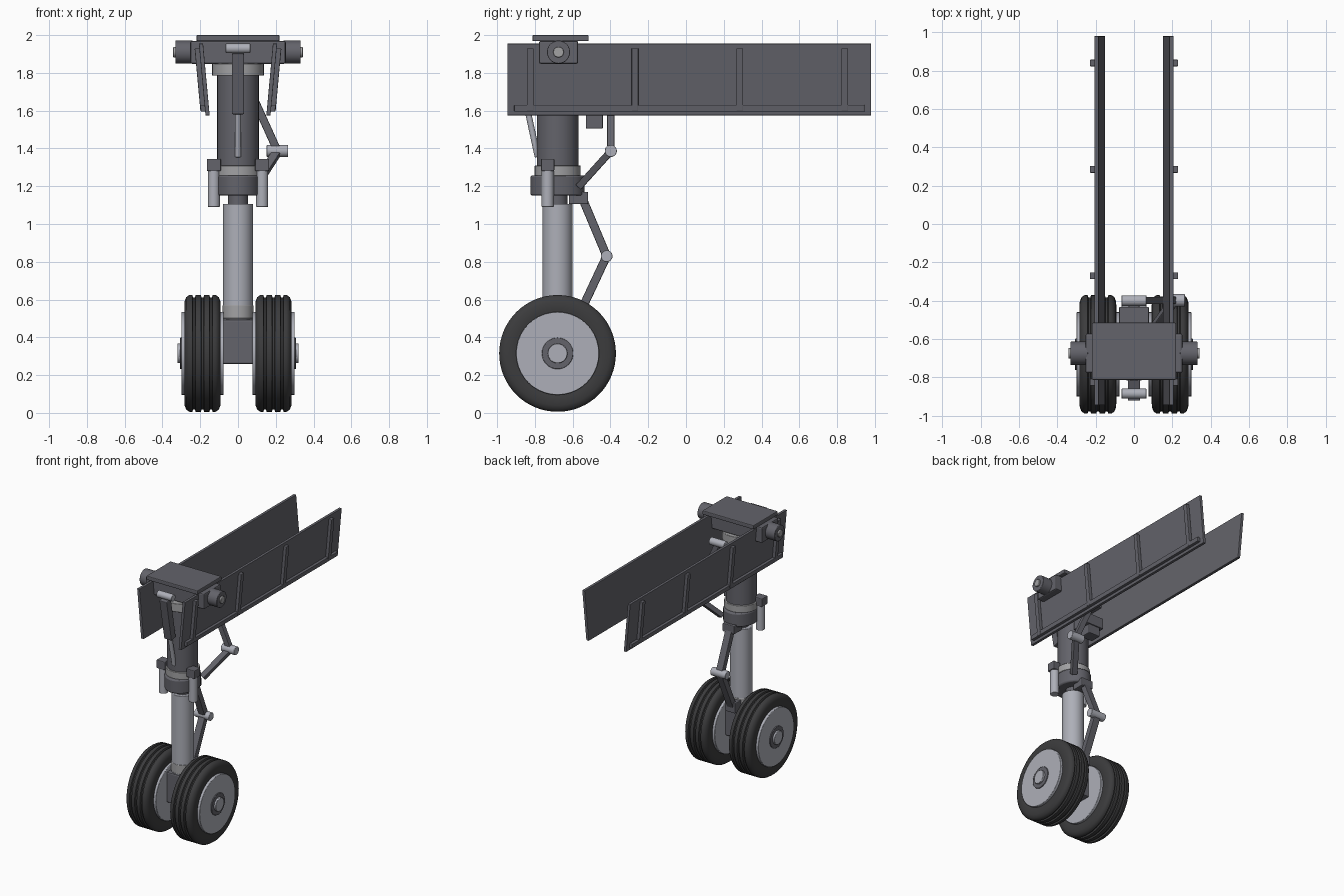
import bpy, bmesh, math
from mathutils import Vector, Matrix

if "Cube" in bpy.data.objects:
    bpy.data.objects.remove(bpy.data.objects["Cube"])


def material(name, rgb):
    m = bpy.data.materials.new(name)
    m.diffuse_color = (*rgb, 1)
    m.use_nodes = True
    m.node_tree.nodes["Principled BSDF"].inputs["Base Color"].default_value = m.diffuse_color
    return m


DARK = material("dark grey paint", (0.125, 0.125, 0.145))
SILVER = material("silver metal", (0.42, 0.43, 0.48))
STEEL = material("steel grey", (0.36, 0.36, 0.37))
RUBBER = material("black rubber", (0.045, 0.045, 0.047))
LEG_Y = -0.68   # strut axis
AXLE_Z = 0.315


def finish(name, bm, mat, bevel=0.0, smooth=False):
    bmesh.ops.recalc_face_normals(bm, faces=bm.faces)
    me = bpy.data.meshes.new(name)
    bm.to_mesh(me)
    bm.free()
    me.materials.append(mat)
    ob = bpy.data.objects.new(name, me)
    bpy.context.collection.objects.link(ob)
    if bevel:
        mod = ob.modifiers.new("bevel", 'BEVEL')
        mod.width = bevel
        mod.segments = 2
        mod.limit_method = 'ANGLE'
        mod.angle_limit = math.radians(40)
    if smooth:
        bpy.ops.object.select_all(action='DESELECT')
        ob.select_set(True)
        bpy.context.view_layer.objects.active = ob
        bpy.ops.object.shade_smooth_by_angle(angle=math.radians(35))
    return ob


def box(name, x, y, z, mat, bevel=0.006):
    """Box from (min, max) ranges."""
    bm = bmesh.new()
    bmesh.ops.create_cube(bm, size=1)
    for v in bm.verts:
        v.co = [r[0] + (c + 0.5) * (r[1] - r[0]) for c, r in zip(v.co, (x, y, z))]
    return finish(name, bm, mat, bevel)


def frame(a, b):
    a, b = Vector(a), Vector(b)
    rot = (b - a).to_track_quat('Z', 'Y').to_matrix().to_4x4()
    return Matrix.Translation((a + b) / 2) @ rot, (b - a).length


def rod(name, a, b, r, mat, bevel=0.003, ry=None):
    """Round bar between two points."""
    bm = bmesh.new()
    m, length = frame(a, b)
    bmesh.ops.create_cone(bm, cap_ends=True, segments=40, radius1=r, radius2=r, depth=length)
    if ry:
        bmesh.ops.scale(bm, vec=(1, ry / r, 1), verts=bm.verts)
    bmesh.ops.transform(bm, matrix=m, verts=bm.verts)
    return finish(name, bm, mat, bevel, True)


def bar(name, a, b, w, t, mat, bevel=0.005):
    """Flat bar between two points, w wide across x and t thick."""
    bm = bmesh.new()
    a, b = Vector(a), Vector(b)
    zax = (b - a).normalized()
    yax = zax.cross(Vector((1, 0, 0))).normalized()
    xax = yax.cross(zax)
    bmesh.ops.create_cube(bm, size=1)
    for v in bm.verts:
        c = v.co.copy()
        v.co = (a + b) / 2 + xax * c.x * w + yax * c.y * t + zax * c.z * (b - a).length
    return finish(name, bm, mat, bevel)


def lathe_x(name, profile, mat, side):
    """Spin a closed (x, radius) profile around the axle."""
    bm = bmesh.new()
    n = 64
    rings = []
    for i in range(n):
        t = math.tau * i / n
        rings.append([bm.verts.new((side * x, LEG_Y + r * math.cos(t), AXLE_Z + r * math.sin(t)))
                      for x, r in profile])
    k = len(profile)
    for i in range(n):
        p, q = rings[i], rings[(i + 1) % n]
        for j in range(k):
            bm.faces.new((p[j], p[(j + 1) % k], q[(j + 1) % k], q[j]))
    return finish(name, bm, mat, 0, True)


# Tyre section with three tread grooves
tyre = [(0.10, 0.20), (0.092, 0.235), (0.093, 0.275), (0.102, 0.298), (0.118, 0.309)]
for g in (0.143, 0.188, 0.233):
    tyre += [(g - 0.009, 0.309), (g - 0.005, 0.297), (g + 0.005, 0.297), (g + 0.009, 0.309)]
tyre += [(0.376 - x, r) for x, r in reversed(tyre[:5])]

# Wheels, doors and everything paired
for s, label in ((-1, "left"), (1, "right")):
    def span(a, b):
        return tuple(sorted((s * a, s * b)))

    def xrod(name, x0, x1, y, z, r, mat):
        rod(label + name, (s * x0, y, z), (s * x1, y, z), r, mat)

    lathe_x(label + "_tyre", tyre, RUBBER, s)
    xrod("_rim", 0.076, 0.300, LEG_Y, AXLE_Z, 0.22, SILVER)
    xrod("_hub_ring", 0.295, 0.307, LEG_Y, AXLE_Z, 0.083, DARK)
    xrod("_hub_cap", 0.295, 0.321, LEG_Y, AXLE_Z, 0.052, SILVER)

    # Trunnion ends
    xrod("_trunnion", 0.24, 0.332, -0.675, 1.91, 0.061, DARK)
    xrod("_trunnion_pin", 0.32, 0.343, -0.675, 1.91, 0.028, STEEL)

    # Steering actuators beside the collar
    box(label + "_actuator_head", span(0.09, 0.165), (-0.768, -0.697), (1.28, 1.345), DARK)
    rod(label + "_actuator", (s * 0.128, -0.732, 1.09), (s * 0.128, -0.732, 1.30), 0.032, SILVER)

    # Leaning door: offset is outward distance from the inner face
    def door_part(name, y0, y1, z0, z1, o0, o1, bevel):
        ob = box(label + name, (0, 1), (y0, y1), (z0, z1), DARK, bevel)
        for v in ob.data.vertices:
            lean = 0.150 + (v.co.z - 1.575) / 0.38 * 0.035
            v.co.x = s * (lean + (o1 if v.co.x > 0.5 else o0))
        if s < 0:
            ob.data.flip_normals()

    door_part("_door", -0.945, 0.98, 1.575, 1.955, 0, 0.022, 0.003)
    door_part("_door_long_rib", -0.91, 0.945, 1.595, 1.63, 0.02, 0.045, 0.004)
    for i, y in enumerate((-0.825, -0.27, 0.285, 0.84)):
        door_part(f"_door_rib_{i}", y - 0.018, y + 0.018, 1.60, 1.93, 0.02, 0.047, 0.004)

# Top mount
box("mount_plate", (-0.22, 0.22), (-0.813, -0.515), (1.968, 2.0), DARK)
box("mount_beam", (-0.253, 0.253), (-0.778, -0.571), (1.848, 1.97), DARK, 0.01)


def leg(name, z0, z1, r, mat, bevel=0.003, ry=None):
    rod(name, (0, LEG_Y, z0), (0, LEG_Y, z1), r, mat, bevel, ry)


# Strut stack
leg("upper_ring", 1.785, 1.85, 0.137, STEEL)
leg("main_cylinder", 1.24, 1.80, 0.110, DARK)
leg("lower_ring", 1.255, 1.31, 0.121, STEEL)
leg("steering_collar", 1.15, 1.258, 0.12, DARK, 0.01, 0.143)
leg("gland", 1.09, 1.16, 0.052, DARK)
leg("piston", 0.48, 1.107, 0.079, SILVER)
leg("piston_foot", 0.50, 0.572, 0.081, STEEL)
box("axle_block", (-0.082, 0.082), (-0.765, -0.595), (0.258, 0.495), DARK, 0.01)
rod("axle", (-0.3, LEG_Y, AXLE_Z), (0.3, LEG_Y, AXLE_Z), 0.05, STEEL)

# Torque links behind the piston
box("upper_link_lug", (-0.05, 0.05), (-0.62, -0.518), (1.105, 1.17), DARK)
box("lower_link_lug", (-0.045, 0.045), (-0.63, -0.54), (0.48, 0.56), DARK)
bar("upper_torque_link", (0, -0.55, 1.14), (0, -0.42, 0.83), 0.055, 0.045, DARK)
bar("lower_torque_link", (0, -0.42, 0.83), (0, -0.565, 0.52), 0.055, 0.045, DARK)
rod("torque_knee_pin", (-0.065, -0.42, 0.83), (0.065, -0.42, 0.83), 0.031, SILVER)

# Folding side brace
bar("upper_side_brace", (0.0, -0.40, 1.85), (0.21, -0.398, 1.385), 0.042, 0.038, DARK)
bar("lower_side_brace", (0.21, -0.398, 1.385), (0.09, -0.565, 1.20), 0.045, 0.038, DARK)
rod("side_brace_pin", (0.152, -0.398, 1.387), (0.266, -0.398, 1.387), 0.032, SILVER)
rod("side_brace_top_pin", (-0.065, -0.40, 1.85), (0.065, -0.40, 1.85), 0.028, SILVER)
box("rear_lug", (-0.078, 0.078), (-0.58, -0.432), (1.575, 1.66), DARK)
box("rear_lug_tab", (-0.05, 0.05), (-0.53, -0.44), (1.505, 1.59), DARK)

# Front retraction actuator
rod("retract_pin", (-0.065, -0.885, 1.93), (0.065, -0.885, 1.93), 0.026, SILVER)
bar("retract_body", (0, -0.895, 1.905), (0, -0.835, 1.585), 0.064, 0.055, DARK)
rod("retract_rod", (0, -0.838, 1.60), (0, -0.785, 1.355), 0.016, SILVER)
